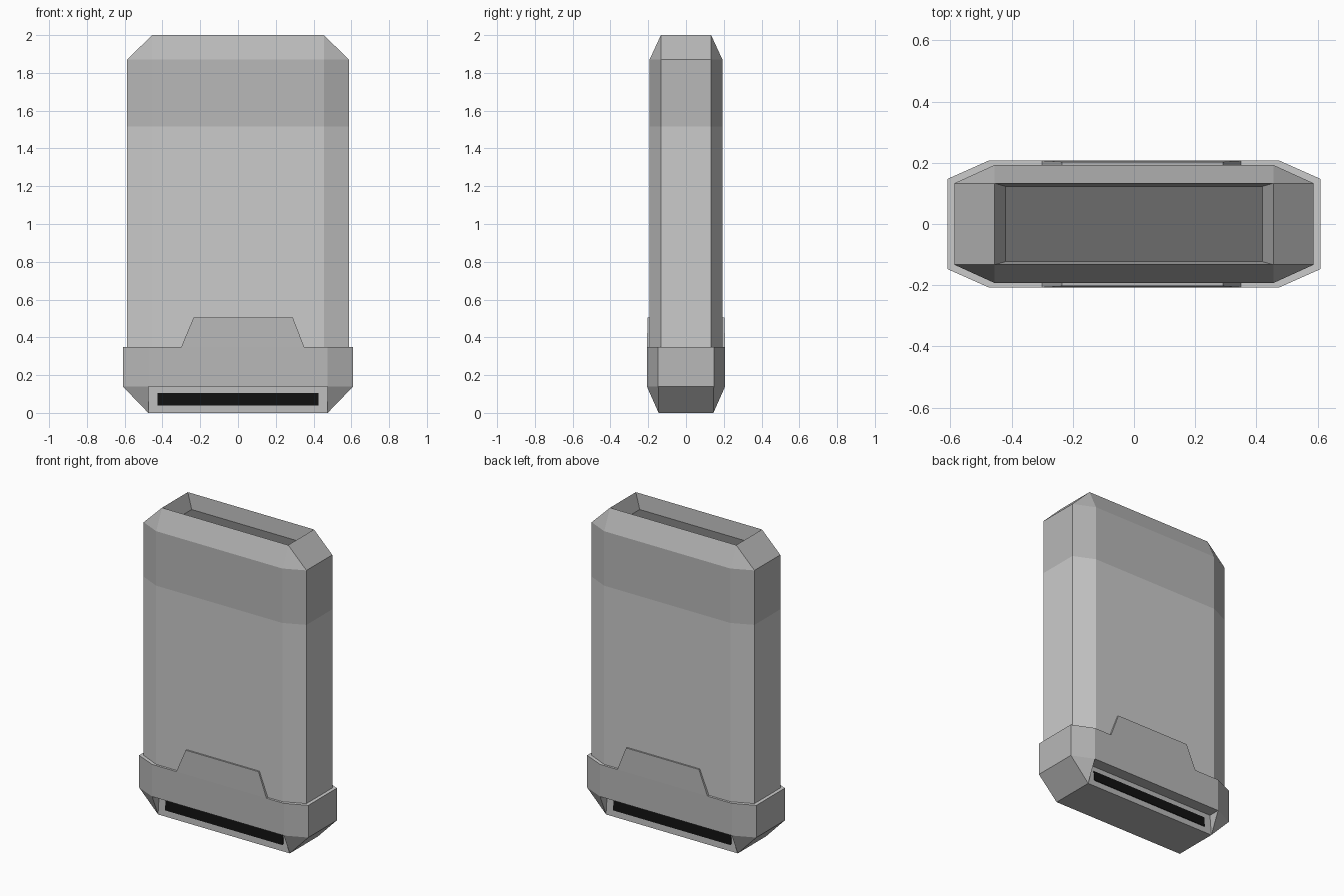
import bpy
import bmesh

if "Cube" in bpy.data.objects:
    bpy.data.objects.remove(bpy.data.objects["Cube"])


def material(name, v):
    m = bpy.data.materials.new(name)
    m.diffuse_color = (v, v, v, 1)
    m.use_nodes = True
    m.node_tree.nodes["Principled BSDF"].inputs["Base Color"].default_value = m.diffuse_color
    return m


LIGHT = material("light_grey", 0.8)
DARK = material("dark_grey", 0.48)
FLOOR = material("deep_grey", 0.15)
BLACK = material("black", 0.005)


def octagon(bm, wide_x, wide_y, flat_x, flat_y, z):
    """Chamfered rectangle; with flat == wide it collapses to a rectangle."""
    pts = [(flat_x, wide_y), (wide_x, flat_y)]
    right = [(x, -y) for x, y in pts] + [(x, y) for x, y in reversed(pts)]
    loop = right + [(-x, -y) for x, y in right]
    return [bm.verts.new((x, y, z)) for x, y in loop]


def loft(bm, rings, mats):
    for a, b, m in zip(rings, rings[1:], mats):
        for i in range(8):
            j = (i + 1) % 8
            bm.faces.new((a[i], a[j], b[j], b[i])).material_index = m


def finish(bm, name, mats):
    bmesh.ops.remove_doubles(bm, verts=bm.verts[:], dist=0.0005)
    bmesh.ops.recalc_face_normals(bm, faces=bm.faces[:])
    me = bpy.data.meshes.new(name)
    bm.to_mesh(me)
    bm.free()
    for m in mats:
        me.materials.append(m)
    ob = bpy.data.objects.new(name, me)
    bpy.context.collection.objects.link(ob)
    return ob


def slab(name, outer, inner, mat):
    """Closed solid between two matching outlines."""
    bm = bmesh.new()
    a = [bm.verts.new(p) for p in outer]
    b = [bm.verts.new(p) for p in inner]
    bm.faces.new(a)
    bm.faces.new(b[::-1])
    for i in range(len(a)):
        j = (i + 1) % len(a)
        bm.faces.new((a[i], b[i], b[j], a[j]))
    return finish(bm, name, [mat])


# Body: light shaft, dark upper band, tapered shoulder and sunken top
bm = bmesh.new()
B = (0.587, 0.193, 0.455, 0.133)
rings = [octagon(bm, *B, z) for z in (0.3, 1.515, 1.87)]
rings.append(octagon(bm, 0.455, 0.133, 0.455, 0.133, 2.0))
rings.append(octagon(bm, 0.42, 0.123, 0.42, 0.123, 1.9))
loft(bm, rings, (0, 1, 1, 1))
bm.faces.new(rings[0])
bm.faces.new(rings[-1]).material_index = 2
finish(bm, "body", [LIGHT, DARK, FLOOR])

# Base collar: light top ledge, tapered foot
EDGE_Y, FOOT_Y, PANEL_Y, EDGE_Z = 0.207, 0.145, 0.132, 0.14
bm = bmesh.new()
C = (0.61, EDGE_Y, 0.475, 0.147)
rings = [octagon(bm, *C, 0.35), octagon(bm, *C, EDGE_Z),
         octagon(bm, 0.475, FOOT_Y, 0.475, FOOT_Y, 0)]
loft(bm, rings, (1, 1))
bm.faces.new(rings[0]).material_index = 0
bm.faces.new(rings[2]).material_index = 1
bmesh.ops.remove_doubles(bm, verts=bm.verts[:], dist=0.0005)

# Front and back foot slopes become recessed panels under an overhang
slopes = [f for f in bm.faces if len(f.verts) == 4
          and abs(f.calc_center_median().x) < 0.01
          and 0.05 < f.calc_center_median().z < 0.1]
for f in slopes:
    t1, t2 = sorted((v for v in f.verts if v.co.z > 0.1), key=lambda v: v.co.x)
    b1, b2 = sorted((v for v in f.verts if v.co.z < 0.1), key=lambda v: v.co.x)
    s = 1 if t1.co.y > 0 else -1
    p1, p2 = [bm.verts.new((t.co.x, s * PANEL_Y, EDGE_Z)) for t in (t1, t2)]
    bm.faces.remove(f)
    for q in ((t1, t2, p2, p1), (p1, p2, b2, b1), (t1, p1, b1), (t2, b2, p2)):
        bm.faces.new(q).material_index = 1
finish(bm, "base_collar", [LIGHT, DARK])


def panel_y(z):
    return FOOT_Y + (PANEL_Y - FOOT_Y) * z / EDGE_Z


for side, s in (("front", -1), ("back", 1)):
    # Raised trapezoid tab above the collar
    outline = [(-0.30, 0.35), (0.35, 0.35), (0.29, 0.505), (-0.235, 0.505)]
    slab(side + "_tab",
         [(x, s * (0.207 if z < 0.4 else 0.203), z) for x, z in outline],
         [(x, s * 0.185, z) for x, z in outline], DARK)
    # Black slot in the recessed panel
    outline = [(-0.425, 0.04), (0.425, 0.04), (0.425, 0.105), (-0.425, 0.105)]
    slab(side + "_slot",
         [(x, s * (panel_y(z) + 0.004), z) for x, z in outline],
         [(x, s * (panel_y(z) - 0.02), z) for x, z in outline], BLACK)
